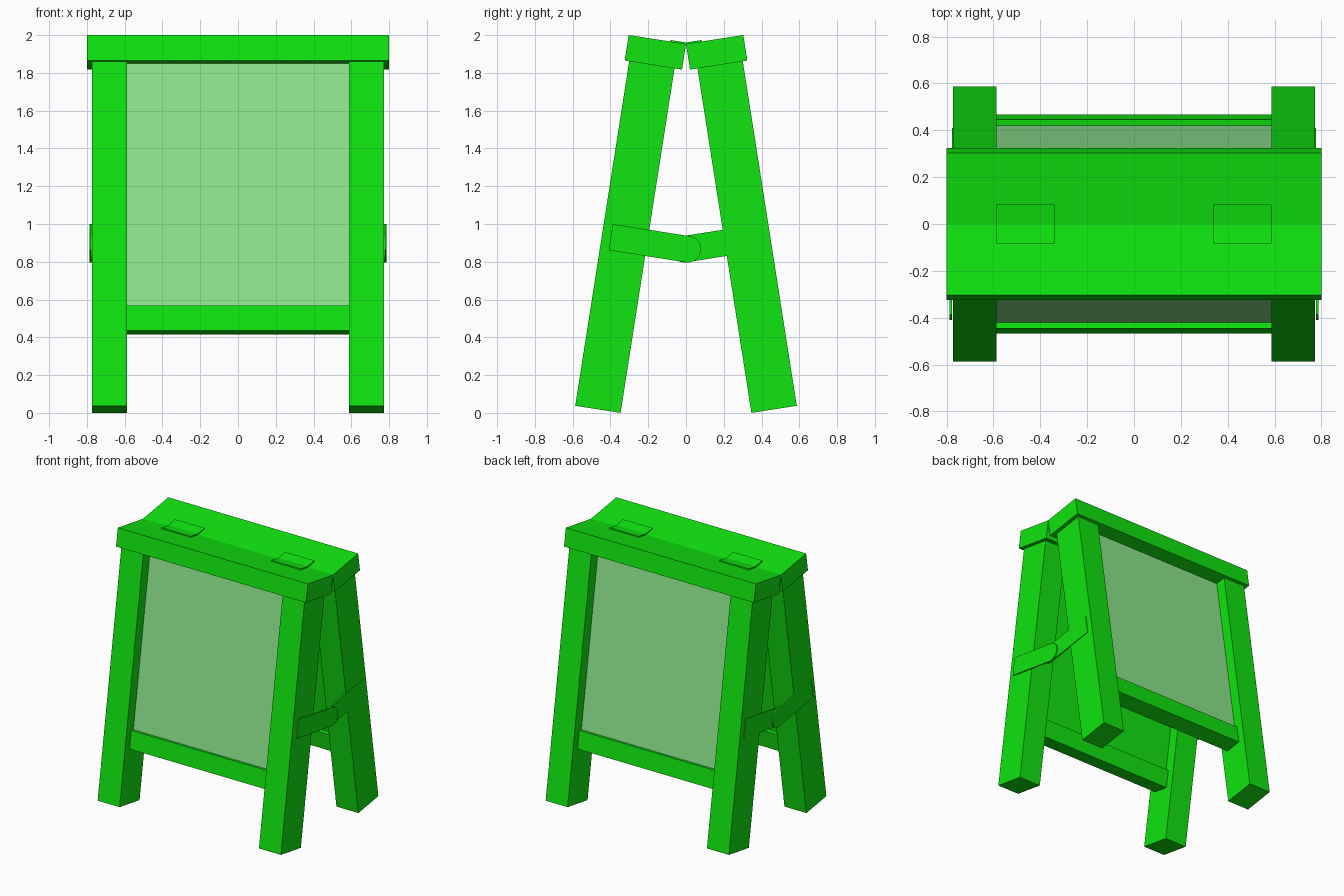
import bpy
import bmesh
from math import sin, cos, pi, radians
from mathutils import Vector

cube = bpy.data.objects.get("Cube")
if cube:
    bpy.data.objects.remove(cube, do_unlink=True)


def material(name, rgb):
    m = bpy.data.materials.new(name)
    m.use_nodes = True
    color = (*rgb, 1)
    m.diffuse_color = color
    m.node_tree.nodes["Principled BSDF"].inputs["Base Color"].default_value = color
    return m


GREEN = material("bright green", (0.005, 0.78, 0.005))
PALE = material("pale green", (0.27, 0.78, 0.27))

TILT = radians(8.9)   # lean of each half of the A-frame
HINGE_Z = 1.953       # height of the hinge line


def place(x, out, down, side):
    """Leaning frame of one half: distance outward and down from the hinge."""
    return Vector((x, side * (out * cos(TILT) + down * sin(TILT)),
                   HINGE_Z + out * sin(TILT) - down * cos(TILT)))


def prism(name, profile, x0, x1, side):
    """Extrude an (out, down) profile along x."""
    bm = bmesh.new()
    ends = [[bm.verts.new(place(x, o, d, side)) for o, d in profile] for x in (x0, x1)]
    bm.faces.new(ends[0])
    bm.faces.new(ends[1])
    n = len(profile)
    for i in range(n):
        j = (i + 1) % n
        bm.faces.new((ends[0][i], ends[0][j], ends[1][j], ends[1][i]))
    bmesh.ops.recalc_face_normals(bm, faces=bm.faces)
    mesh = bpy.data.meshes.new(name)
    bm.to_mesh(mesh)
    bm.free()
    mesh.materials.append(GREEN)
    obj = bpy.data.objects.new(name, mesh)
    bpy.context.collection.objects.link(obj)
    return obj


def rect(o0, o1, d0, d1):
    return [(o0, d0), (o1, d0), (o1, d1), (o0, d1)]


# Brace outline: square outer end, round end past the middle pivot
PIVOT_OUT, PIVOT_DOWN, RADIUS = -0.178, 1.072, 0.07
brace = [(0.235, PIVOT_DOWN - RADIUS)]
for i in range(13):
    a = pi / 2 + pi * i / 12
    brace.append((PIVOT_OUT + RADIUS * cos(a), PIVOT_DOWN - RADIUS * sin(a)))
brace.append((0.235, PIVOT_DOWN + RADIUS))

for half, side in (("front", -1), ("back", 1)):
    # Cap board and lower rail
    prism(half + "_cap", rect(0, 0.307, 0, 0.137), -0.8, 0.8, side)
    prism(half + "_rail", rect(0.097, 0.226, 1.437, 1.572), -0.587, 0.587, side)

    # Board with a pale outward face
    board = prism(half + "_board", rect(0.123, 0.2, 0.1, 1.46), -0.59, 0.59, side)
    board.data.materials.append(PALE)
    outward = place(0, 1, 0, side) - place(0, 0, 0, side)
    for face in board.data.polygons:
        if face.normal.dot(outward) > 0.9:
            face.material_index = 1

    # Legs, braces and hinge plates on both sides
    inner = 0.777 if side < 0 else 0.767
    for hand, sx in (("left", 1), ("right", -1)):
        label = half + "_" + hand
        prism(label + "_leg", rect(0.04, 0.283, 0.1, 1.983), sx * 0.587, sx * 0.772, side)
        prism(label + "_brace", brace, sx * inner, sx * (inner + 0.01), side)
        prism(label + "_hinge_plate", rect(0, 0.085, -0.008, 0.002),
              sx * 0.34, sx * 0.587, side)
